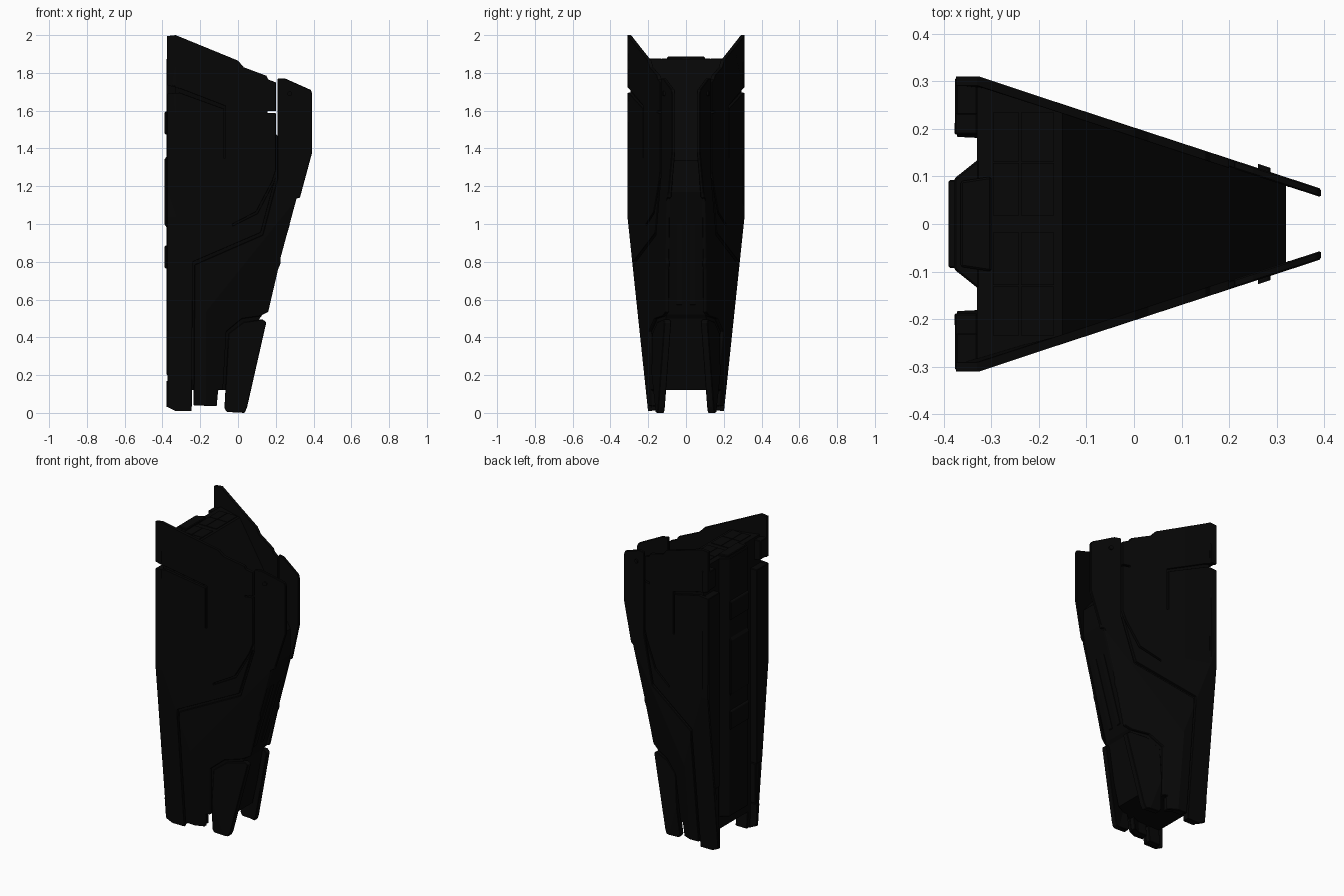
import bpy, bmesh, math
from mathutils import Vector

if "Cube" in bpy.data.objects:
    bpy.data.objects.remove(bpy.data.objects["Cube"])


def colour(name, v):
    m = bpy.data.materials.new(name)
    m.diffuse_color = (v, v, v, 1)
    m.use_nodes = True
    m.node_tree.nodes["Principled BSDF"].inputs["Base Color"].default_value = m.diffuse_color
    return m


HULL = colour("black hull", 0.0022)
CORE = colour("deep black core", 0.002)


def wedge(x, z):
    """Side surface: wedge towards +x, tapering below the waist."""
    return min(0.31, 0.203 - 0.327 * x, 0.2 + 0.106 * z)


def half_width(x, z):
    """Wedge with the lower front corner also cut inwards."""
    return min(wedge(x, z), 0.122 - 0.462 * x + 0.1086 * z)


# Fold lines between the side facets: point and normal in x,z
WEDGE_FOLDS = (((-0.327, 0), (1, 0)), ((0, 1.04), (0, 1)), ((0.009, 0), (1, 0.324)))
ALL_FOLDS = WEDGE_FOLDS + (((-0.6, 0), (1, -0.804)), ((-0.169, 0), (1, 0)))


def finish(bm, name, mat, mirror=False, bevel=0.004):
    bmesh.ops.recalc_face_normals(bm, faces=bm.faces)
    me = bpy.data.meshes.new(name)
    bm.to_mesh(me)
    bm.free()
    me.materials.append(mat)
    ob = bpy.data.objects.new(name, me)
    bpy.context.collection.objects.link(ob)
    if mirror:
        m = ob.modifiers.new("Mirror", 'MIRROR')
        m.use_axis = (False, True, False)
        m.use_mirror_merge = False
    if bevel:
        b = ob.modifiers.new("Bevel", 'BEVEL')
        b.width = bevel
        b.segments = 1
        b.limit_method = 'ANGLE'
        b.angle_limit = math.radians(35)
    return ob


def side_shape(name, pts, offset=0.0, thick=0.02, mat=HULL, through=False,
               width=half_width, folds=ALL_FOLDS, inner_y=None):
    """Outline in x,z laid on the faceted side, as a mirrored plate or a solid right through."""
    bm = bmesh.new()
    bm.faces.new([bm.verts.new((x, 0, z)) for x, z in pts])
    # split on the fold lines so every facet stays flat
    for (px, pz), (nx, nz) in folds:
        bmesh.ops.bisect_plane(bm, geom=bm.verts[:] + bm.edges[:] + bm.faces[:], dist=1e-5,
                               plane_co=Vector((px, 0, pz)), plane_no=Vector((nx, 0, nz)))
    outer = bm.verts[:]
    r = bmesh.ops.extrude_face_region(bm, geom=bm.faces[:])
    inner = [v for v in r["geom"] if isinstance(v, bmesh.types.BMVert)]
    for v in outer:
        v.co.y = -(width(v.co.x, v.co.z) + offset)
    for v in inner:
        w = width(v.co.x, v.co.z) + offset
        v.co.y = w if through else -(inner_y or w - thick)
    return finish(bm, name, mat, mirror=not through, bevel=0 if through else 0.003)


def prism(name, pts, a, b, axis, mat=HULL, mirror=False, bevel=0.004):
    """Extrude an outline along y (points x,z) or along z (points x,y)."""
    bm = bmesh.new()
    at = (lambda p, t: (p[0], t, p[1])) if axis == 'y' else (lambda p, t: (p[0], p[1], t))
    lo = [bm.verts.new(at(p, a)) for p in pts]
    hi = [bm.verts.new(at(p, b)) for p in pts]
    bm.faces.new(lo)
    bm.faces.new(hi)
    n = len(pts)
    for i in range(n):
        bm.faces.new((lo[i], lo[(i + 1) % n], hi[(i + 1) % n], hi[i]))
    return finish(bm, name, mat, mirror, bevel)


# Inner body: flat deck at the top, long slope at the front
side_shape("core", [(-0.33, 0.12), (-0.33, 1.873), (-0.15, 1.873), (0.2, 1.477),
                    (0.32, 1.335), (0.32, 1.17), (0.305, 1.12), (0.13, 0.52), (0.115, 0.5),
                    (0.03, 0.12)], offset=-0.016, mat=CORE, through=True)

# Large upper side plate with bent slots, running down into the rear fin
side_shape("main_side_plate", [
    (-0.375, 1.995), (-0.33, 2.0), (0.0, 1.865), (0.03, 1.83), (0.15, 1.785), (0.16, 1.765),
    (0.2, 1.75), (0.2, 1.597), (0.155, 1.597), (0.155, 1.587), (0.2, 1.587), (0.2, 1.285),
    (0.18, 1.225), (0.095, 1.065), (-0.03, 1.0), (-0.028, 0.99), (0.103, 1.055), (0.19, 1.222),
    (0.198, 1.245), (0.12, 0.955), (-0.24, 0.8), (-0.245, 0.01), (-0.33, 0.01), (-0.372, 0.03),
    (-0.375, 1.69), (-0.31, 1.695), (-0.076, 1.61), (-0.076, 1.35), (-0.066, 1.35),
    (-0.066, 1.625), (-0.30, 1.715), (-0.375, 1.735)])

# Lower side plate and front wing
side_shape("wing_plate", [
    (0.21, 1.77), (0.25, 1.77), (0.385, 1.71), (0.393, 1.69), (0.393, 1.38), (0.328, 1.14),
    (0.31, 1.135), (0.225, 0.82), (0.225, 0.79), (0.212, 0.76), (0.16, 0.535), (0.115, 0.512),
    (0.02, 0.498), (-0.062, 0.43), (-0.08, 0.12), (-0.105, 0.12), (-0.113, 0.035),
    (-0.235, 0.04), (-0.23, 0.785), (0.13, 0.942), (0.21, 1.245)], thick=0.018)

# Fins along the bottom edge: inset front fin and thick backings for the other two
side_shape("front_fin", [(-0.072, 0.025), (-0.06, 0.005), (0.035, 0.0), (0.048, 0.03),
                         (0.15, 0.48), (0.13, 0.495), (0.03, 0.48), (-0.05, 0.42)],
           offset=-0.04, thick=0.036, width=wedge, folds=WEDGE_FOLDS)
side_shape("middle_fin_backing", [(-0.23, 0.043), (-0.118, 0.04), (-0.11, 0.15), (-0.23, 0.15)],
           offset=-0.005, thick=0.045)
side_shape("rear_fin_backing", [(-0.33, 0.013), (-0.248, 0.013), (-0.248, 0.15), (-0.33, 0.15)],
           offset=-0.005, thick=0.045)

# Rear flanges in stacked segments
for i, (z0, z1, x) in enumerate(((0.03, 0.17, -0.378), (0.172, 0.43, -0.368),
                                 (0.432, 1.69, -0.377))):
    side_shape(f"rear_flange_{i}", [(x, z0), (-0.329, z0), (-0.329, z1), (x, z1)],
               offset=-0.003, inner_y=0.188)
side_shape("upper_flange", [(-0.374, 1.74), (-0.329, 1.727), (-0.329, 1.86), (-0.374, 1.86)],
           offset=-0.003, inner_y=0.23)


# Rear spine with thicker blocks
def spine(x, w):
    return [(x, -w), (x, w), (-0.325, w + 0.043), (-0.325, -w - 0.043)]


prism("rear_spine", spine(-0.379, 0.095), 0.2, 1.875, 'z', CORE)
for i, (z0, z1) in enumerate(((0.76, 0.89), (0.97, 1.37), (1.47, 1.6))):
    c = 0.03 if i == 1 else 0.008
    prism(f"spine_block_{i}", [(-0.37, z0), (-0.39, z0 + c), (-0.39, z1 - c), (-0.37, z1)],
          -0.093, 0.093, 'y')

# Raised cap over the spine and thin deck tiles
prism("spine_cap", [(-0.365, -0.09), (-0.365, 0.09), (-0.3, 0.1), (-0.3, -0.1)],
      1.86, 1.886, 'z')
for i, (x0, x1) in enumerate(((-0.297, -0.242), (-0.238, -0.168))):
    for j, (y0, y1) in enumerate(((0.018, 0.128), (0.132, 0.235))):
        prism(f"deck_tile_{i}_{j}", [(x0, y0), (x1, y0), (x1, y1), (x0, y1)],
              1.867, 1.877, 'z', HULL, True, 0)

# Shallow strips on the lower front face
prism("lower_front_strip", [(0.272, 1.0), (0.275, 1.0), (0.15, 0.575), (0.13, 0.56)],
      0.022, 0.05, 'y', HULL, True, 0)

# Round bolt on each wing
bm = bmesh.new()
bmesh.ops.create_cone(bm, cap_ends=True, segments=12, radius1=0.013, radius2=0.013, depth=0.02)
for v in bm.verts:
    x, y, h = v.co
    v.co = (0.274 + x, -(half_width(0.274 + x, 1.69) + h - 0.001), 1.69 + y)
finish(bm, "wing_bolt", HULL, True, 0)
